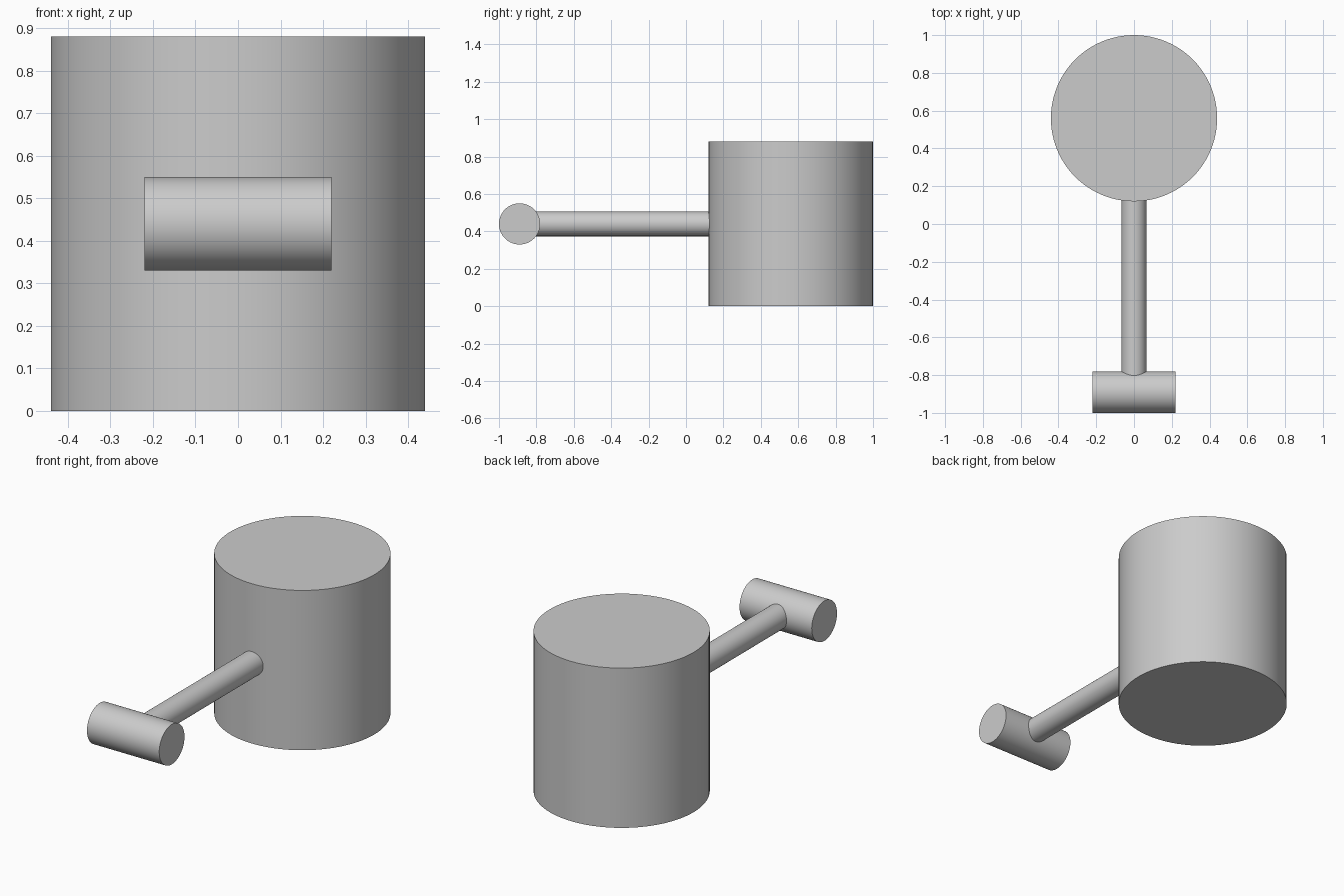
import bpy
from math import pi

if "Cube" in bpy.data.objects:
    bpy.data.objects.remove(bpy.data.objects["Cube"])

AXIS_Z = 0.44


def cylinder(name, radius, length, location, rotation=(0, 0, 0)):
    bpy.ops.mesh.primitive_cylinder_add(vertices=96, radius=radius, depth=length,
                                        location=location, rotation=rotation)
    obj = bpy.context.object
    obj.name = name
    bpy.ops.object.shade_smooth_by_angle()
    return obj


# Large upright head
cylinder("drum_head", 0.44, 0.88, (0, 0.56, AXIS_Z))

# Thin shaft along y, its ends sunk slightly into the head and the grip
start, end = -0.82, 0.16
cylinder("shaft", 0.066, end - start, (0, (start + end) / 2, AXIS_Z), (pi / 2, 0, 0))

# Crosswise grip at the front
cylinder("cross_grip", 0.11, 0.44, (0, -0.89, AXIS_Z), (0, pi / 2, 0))
